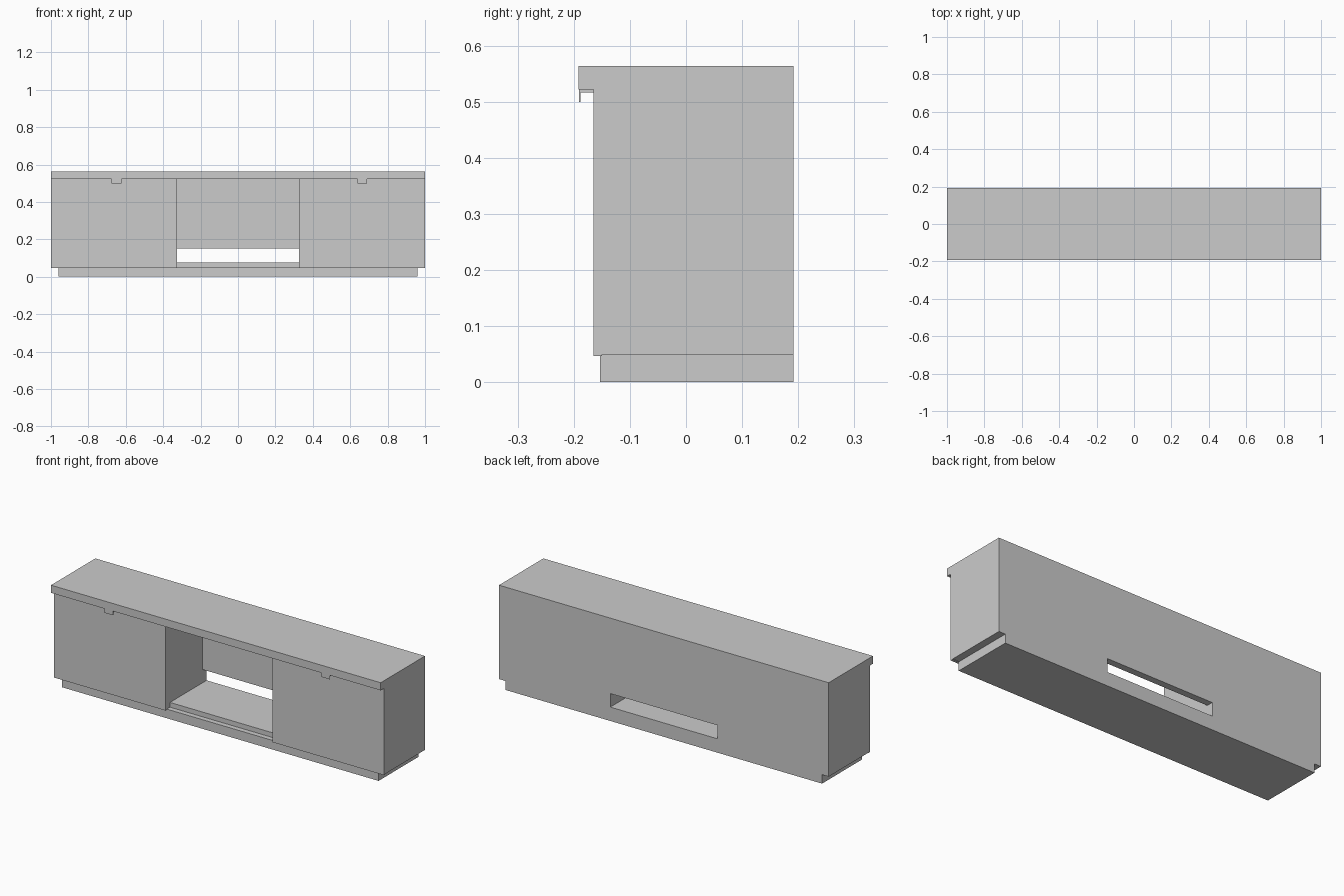
import bpy

if "Cube" in bpy.data.objects:
    bpy.data.objects.remove(bpy.data.objects["Cube"])

# One flat colour
grey = bpy.data.materials.new("light_grey")
grey.diffuse_color = (0.6, 0.6, 0.6, 1.0)
grey.use_nodes = True
grey.node_tree.nodes["Principled BSDF"].inputs["Base Color"].default_value = grey.diffuse_color


def box(name, x, y, z):
    """Axis-aligned box from (min, max) ranges."""
    bpy.ops.mesh.primitive_cube_add(size=1)
    ob = bpy.context.object
    ob.name = name
    ob.location = [(a + b) / 2 for a, b in (x, y, z)]
    ob.scale = [b - a for a, b in (x, y, z)]
    bpy.ops.object.transform_apply(location=True, rotation=False, scale=True)
    ob.data.materials.append(grey)
    return ob


BACK = 0.192
NICHE = 0.325      # half width of the open middle

# Plinth and countertop
box("plinth", (-0.96, 0.96), (-0.153, BACK), (0.0, 0.05))
box("countertop", (-1, 1), (-BACK, BACK), (0.522, 0.564))

# Side cabinets with doors on the front
for label, s in (("left", -1), ("right", 1)):
    xr = tuple(sorted((s * NICHE, s * 1.0)))
    box(label + "_cabinet", xr, (-0.150, BACK), (0.049, 0.522))
    box(label + "_door", xr, (-0.165, -0.150), (0.047, 0.522))

# Open niche: raised floor and a back panel with a cable slot below it
box("niche_floor", (-NICHE, NICHE), (-0.125, BACK), (0.05, 0.076))
box("niche_back", (-NICHE, NICHE), (0.155, BACK), (0.15, 0.522))

# Bent tab handles under the countertop lip
for label, x in (("left", -0.65), ("right", 0.665)):
    xr = (x - 0.026, x + 0.026)
    box(label + "_handle_plate", xr, (-0.191, -0.165), (0.516, 0.522))
    box(label + "_handle_lip", xr, (-0.191, -0.188), (0.499, 0.518))
